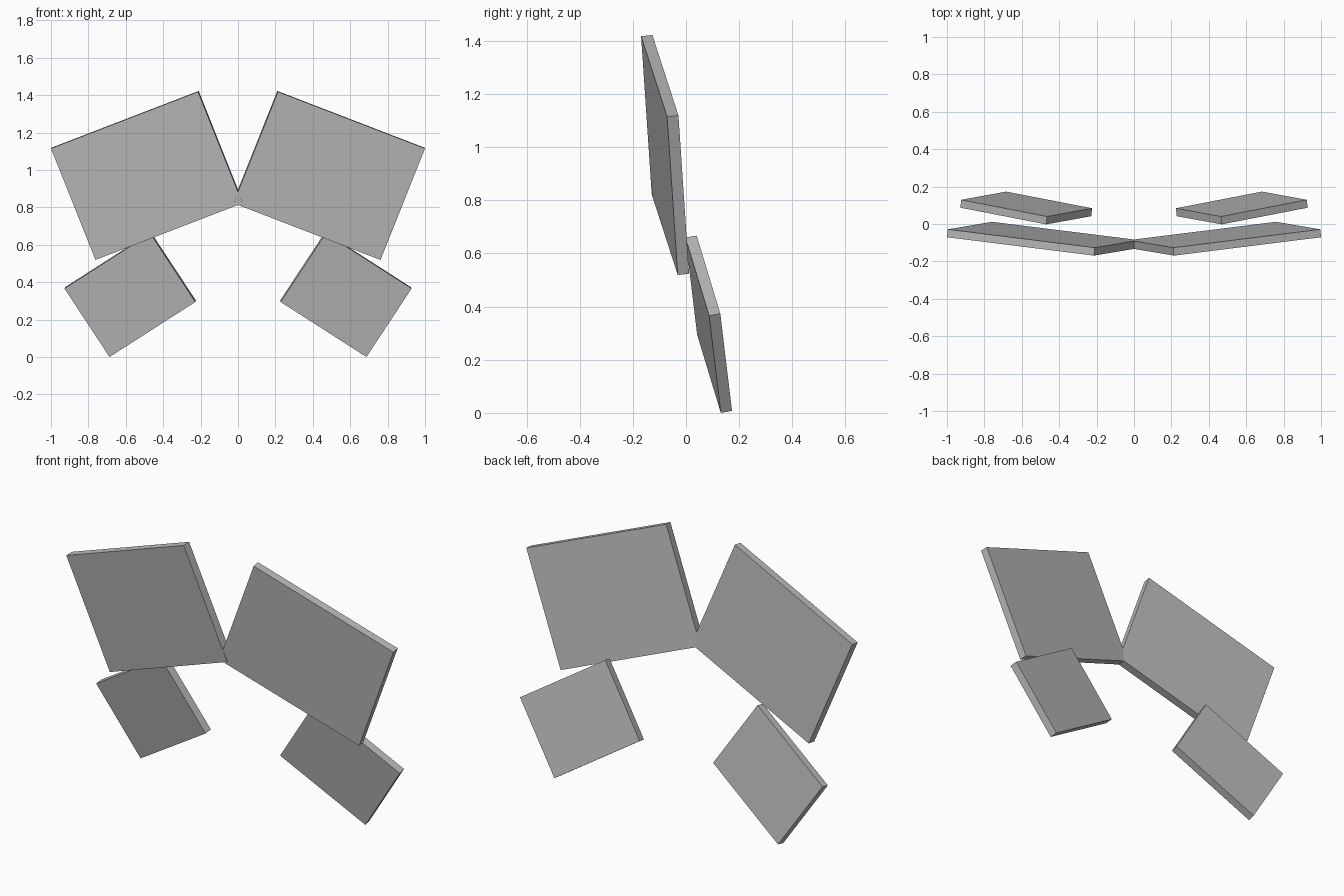
import bpy
import bmesh
from mathutils import Vector

cube = bpy.data.objects.get("Cube")
if cube:
    bpy.data.objects.remove(cube, do_unlink=True)

THICKNESS = 0.043

# Single plain grey
grey = bpy.data.materials.new("plain_grey")
grey.use_nodes = True
colour = (0.5, 0.5, 0.5, 1.0)
grey.diffuse_color = colour
grey.node_tree.nodes["Principled BSDF"].inputs["Base Color"].default_value = colour


def wing_panel(name, top, outer, bottom, side):
    """Slab from three front corners, thickened backwards; side mirrors x."""
    a, b, c = (Vector((p[0] * side, p[1], p[2])) for p in (top, outer, bottom))
    d = a + c - b
    normal = (b - a).cross(c - b).normalized()
    if normal.y < 0:
        normal.negate()
    bm = bmesh.new()
    face = bm.faces.new([bm.verts.new(p) for p in (a, b, c, d)])
    ext = bmesh.ops.extrude_face_region(bm, geom=[face], use_keep_orig=True)
    back = [v for v in ext["geom"] if isinstance(v, bmesh.types.BMVert)]
    bmesh.ops.translate(bm, verts=back, vec=normal * THICKNESS)
    bmesh.ops.recalc_face_normals(bm, faces=bm.faces[:])
    mesh = bpy.data.meshes.new(name)
    bm.to_mesh(mesh)
    bm.free()
    mesh.materials.append(grey)
    obj = bpy.data.objects.new(name, mesh)
    bpy.context.collection.objects.link(obj)


for label, side in (("left", 1), ("right", -1)):
    # Large upper wing
    wing_panel(label + "_upper_wing", (0.214, -0.169, 1.418),
               (1.0, -0.071, 1.115), (0.762, -0.031, 0.519), side)
    # Small lower wing
    wing_panel(label + "_lower_wing", (0.469, -0.002, 0.66),
               (0.928, 0.087, 0.366), (0.687, 0.131, 0.0), side)
